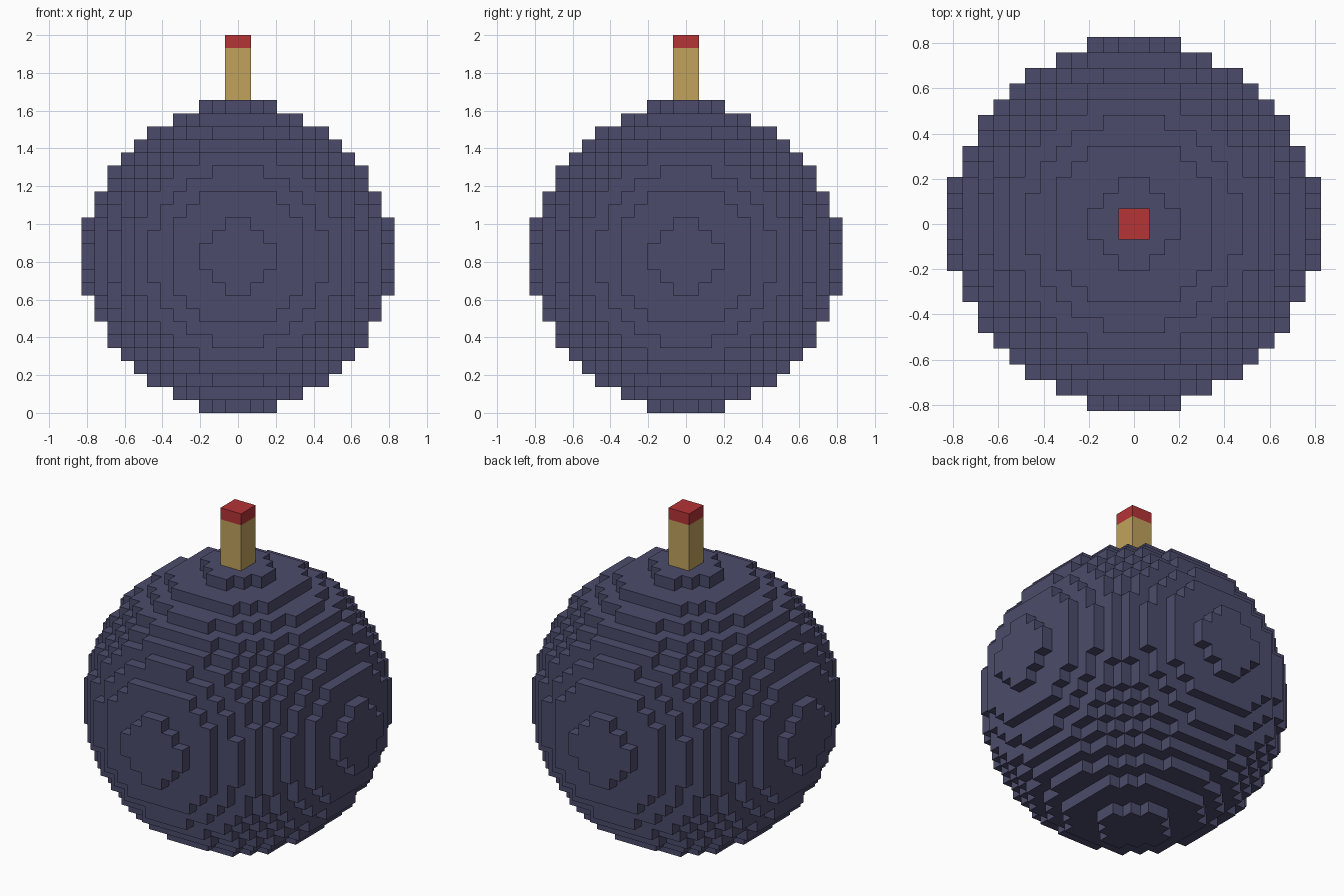
import bpy
import bmesh

if "Cube" in bpy.data.objects:
    bpy.data.objects.remove(bpy.data.objects["Cube"], do_unlink=True)

N = 24                # body diameter in blocks
FUSE = 5              # fuse height in blocks
V = 2 / (N + FUSE)    # block size


def linear(hex_code):
    out = []
    for i in (0, 2, 4):
        c = int(hex_code[i:i + 2], 16) / 255
        out.append(c / 12.92 if c <= 0.04045 else ((c + 0.055) / 1.055) ** 2.4)
    return (*out, 1)


def material(name, hex_code):
    m = bpy.data.materials.new(name)
    m.use_nodes = True
    m.diffuse_color = linear(hex_code)
    m.node_tree.nodes["Principled BSDF"].inputs["Base Color"].default_value = m.diffuse_color
    return m


def block_object(name, cells, mat):
    """Mesh made of the exposed faces of a set of unit blocks."""
    bm = bmesh.new()
    verts = {}

    def vert(p):
        if p not in verts:
            verts[p] = bm.verts.new([c * V for c in p])
        return verts[p]

    for cell in sorted(cells):
        for axis in range(3):
            for side in (0, 1):
                near = list(cell)
                near[axis] += 2 * side - 1
                if tuple(near) in cells:
                    continue
                a, b = (axis + 1) % 3, (axis + 2) % 3
                ring = []
                for da, db in ((0, 0), (1, 0), (1, 1), (0, 1)):
                    p = list(cell)
                    p[axis] += side
                    p[a] += da
                    p[b] += db
                    ring.append(vert(tuple(p)))
                bm.faces.new(ring if side else ring[::-1])
    me = bpy.data.meshes.new(name)
    bm.to_mesh(me)
    bm.free()
    me.materials.append(mat)
    ob = bpy.data.objects.new(name, me)
    bpy.context.collection.objects.link(ob)
    return ob


def box_cells(z0, z1):
    return {(x, y, z) for x in (-1, 0) for y in (-1, 0) for z in range(z0, z1)}


# Round body: blocks whose centres lie inside a ball
# (exponent just under 2 keeps the six end caps three blocks wide)
H = N // 2
span = range(-H, H)
ball = {(x, y, z + H) for x in span for y in span for z in span
        if sum(abs(c + 0.5) ** 1.99 for c in (x, y, z)) < 135.65}
block_object("body", ball, material("slate blue", "4B4B6B"))

# Fuse and its lit tip
block_object("fuse", box_cells(N, N + FUSE - 1), material("rope tan", "C0A25C"))
block_object("fuse_tip", box_cells(N + FUSE - 1, N + FUSE), material("ember red", "B53336"))
